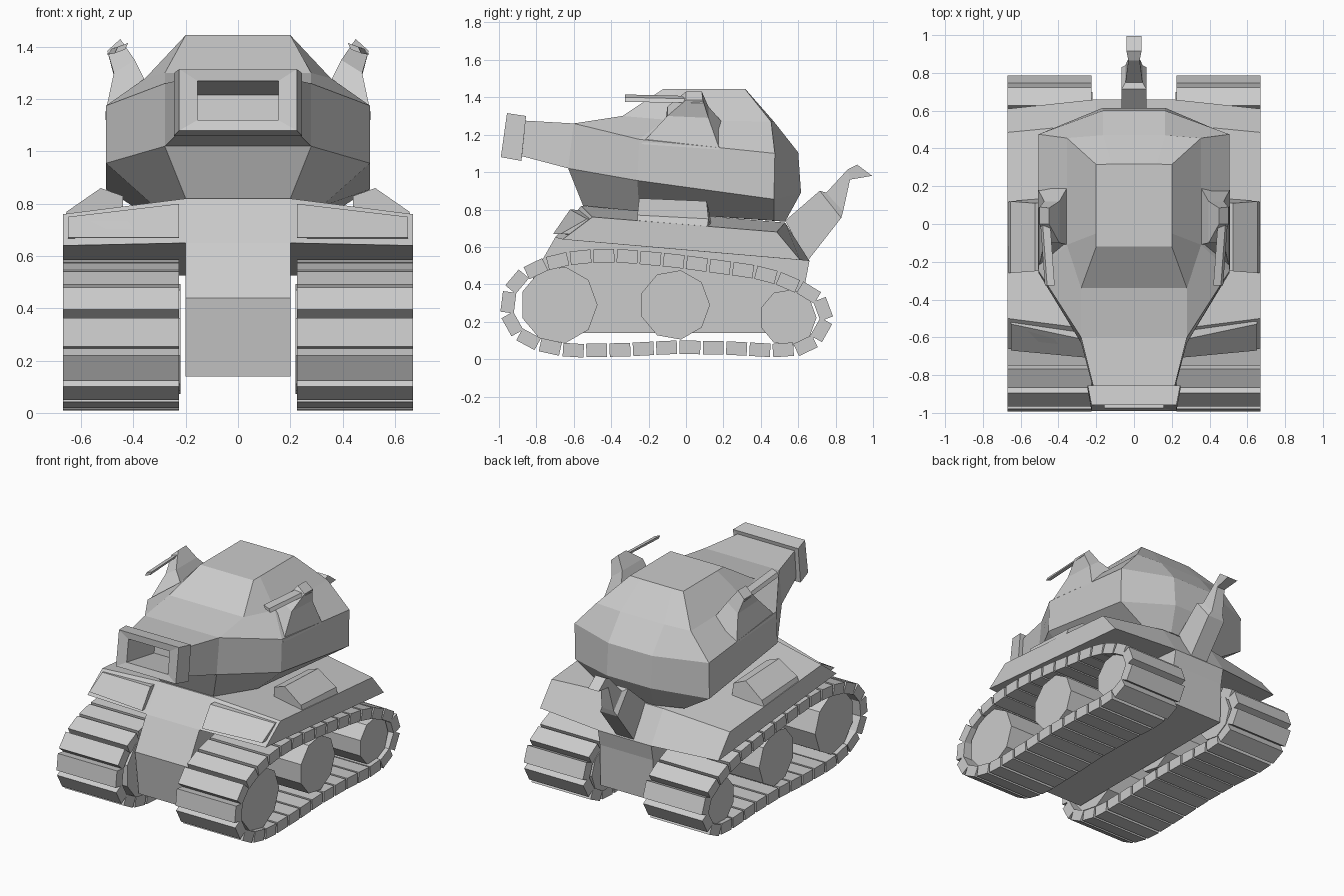
import bpy, bmesh, math
from mathutils import Matrix, Vector


def finish(name, bm):
    bmesh.ops.recalc_face_normals(bm, faces=bm.faces[:])
    me = bpy.data.meshes.new(name)
    bm.to_mesh(me)
    bm.free()
    ob = bpy.data.objects.new(name, me)
    bpy.context.scene.collection.objects.link(ob)
    return ob


def loft(name, rings):
    """Skin a list of equal-length point rings and cap both ends."""
    bm = bmesh.new()
    rs = [[bm.verts.new(p) for p in r] for r in rings]
    n = len(rs[0])
    for a, b in zip(rs, rs[1:]):
        for i in range(n):
            j = (i + 1) % n
            bm.faces.new((a[i], a[j], b[j], b[i]))
    bm.faces.new(rs[0])
    bm.faces.new(rs[-1])
    return finish(name, bm)


def mirrored(ring):
    return ring + [(-x, y, z) for x, y, z in reversed(ring)]


def section(yt, zt, yb, zb, w):
    return [(w, yt, zt), (-w, yt, zt), (-w, yb, zb), (w, yb, zb)]


def mirror_x(ob):
    m = ob.modifiers.new("mirror", 'MIRROR')
    m.use_clip = False
    m.use_mirror_merge = False
    return ob


# Central hull between the tracks
hull = [(-.55, .81), (-.70, .65), (-.82, .44), (-.78, .14), (.63, .14),
        (.64, .42), (.66, .525), (.53, .72)]
loft("lower_hull", [[(x, y, z) for y, z in hull] for x in (-.2, .2)])

# Upper hull with sloping fenders
outer = [(-.66, .64), (-.5, .76), (.485, .68), (.61, .53)]
inner = [(-.70, .65), (-.56, .82), (.53, .73), (.66, .525)]
loft("upper_hull", [[(x, y, z) for y, z in p] for x, p in
                    ((-.67, outer), (-.2, inner), (.2, inner), (.67, outer))])

# Front panels lying on the fender slope
panel = [(.225, -.71, .67), (.65, -.67, .67), (.65, -.53, .75), (.225, -.62, .80)]
mirror_x(loft("front_panel", [panel, [(x, y + .09, z - .005) for x, y, z in panel]]))

# Raised boxes on the fender sides
mirror_x(loft("fender_box", [
    [(.668, -.26, .73), (.655, -.26, .77), (.525, -.25, .86), (.44, -.24, .83), (.44, -.24, .70)],
    [(.668, .115, .71), (.655, .12, .75), (.525, .11, .845), (.44, .12, .81), (.44, .14, .70)]]))

# Turret: stacked rings from bottom to roof
loft("turret", [mirrored(r) for r in (
    [(.2, -.55, .82), (.32, -.25, .79), (.32, .47, .74), (.13, .53, .735)],
    [(.28, -.63, 1.02), (.505, -.26, .955), (.505, .47, .855), (.165, .615, .89)],
    [(.28, -.6, 1.26), (.505, -.25, 1.175), (.505, .475, 1.10), (.165, .60, 1.105)],
    [(.28, -.34, 1.30), (.355, -.11, 1.28), (.355, .455, 1.27), (.165, .47, 1.27)],
    [(.2, -.12, 1.445), (.2, -.05, 1.445), (.2, .315, 1.445), (.12, .317, 1.445)])])

# Square barrel with flared muzzle and hollow bore
loft("barrel", [section(*s) for s in (
    (-.60, 1.26, -.63, 1.02, .28), (-.86, 1.275, -.877, 1.085, .215),
    (-.855, 1.30, -.88, 1.06, .245), (-.957, 1.315, -.99, 1.08, .225),
    (-.955, 1.27, -.975, 1.12, .155), (-.66, 1.215, -.68, 1.07, .155))])

# Horn mounts on the turret shoulders, each with a thin gun
mirror_x(loft("gun_mount", [
    [(.507, -.24, 1.15), (.507, .18, 1.12), (.35, .2, 1.26), (.35, -.11, 1.26)],
    [(.475, -.10, 1.30), (.475, .12, 1.29), (.395, .12, 1.35), (.395, -.10, 1.35)],
    [(.50, .0, 1.385), (.50, .09, 1.385), (.45, .085, 1.43), (.45, .0, 1.43)]]))
mirror_x(loft("side_gun", [
    [(.45 + dx, -.325, 1.39 - dx * .5 + s), (.48 + dx, .09, 1.39 - dx * .5 + s - .01)][::1] +
    [(.48 + dx + .012, .09, 1.36 - dx * .5 + s), (.45 + dx + .012, -.325, 1.365 - dx * .5 + s)]
    for dx, s in ((-.03, .01), (.01, .015))]))

# Exhaust tail at the rear
loft("exhaust_tail", [section(*s) for s in (
    (.53, .74, .65, .525, .065), (.715, .90, .83, .755, .065), (.75, .89, .84, .79, .045),
    (.865, 1.015, .877, .96, .03), (.915, 1.04, .995, .98, .04))])

# Track links spaced evenly along a closed path
path = [Vector(p) for p in (
    (-.957, .305), (-.915, .415), (-.82, .48), (-.715, .52), (-.585, .545), (-.445, .553),
    (-.31, .55), (-.05, .525), (.35, .47), (.475, .44), (.595, .39), (.70, .335),
    (.757, .235), (.72, .135), (.64, .062), (.49, .045), (.21, .06), (-.06, .064),
    (-.325, .05), (-.6, .045), (-.74, .065), (-.865, .11), (-.945, .195))]
segs = list(zip(path, path[1:] + path[:1]))
total = sum((b - a).length for a, b in segs)
LINKS = 31


def along(d):
    d %= total
    for a, b in segs:
        l = (b - a).length
        if d <= l:
            return a.lerp(b, d / l)
        d -= l
    return path[0].copy()


bm = bmesh.new()
pitch = total / LINKS
for i in range(LINKS):
    p, q = along((i - .5) * pitch), along((i + .5) * pitch)
    mid, t = (along(i * pitch) * 2 + p + q) / 4, q - p
    mat = (Matrix.Translation((.4475, mid.x, mid.y))
           @ Matrix.Rotation(math.atan2(t.y, t.x), 4, 'X')
           @ Matrix.Diagonal((.445, pitch - .014, .072, 1)))
    bmesh.ops.create_cube(bm, size=1, matrix=mat)
mirror_x(finish("track", bm))

# Nine-sided road wheels
for name, y, z, r in (("front_wheel", -.68, .29, .207), ("middle_wheel", -.06, .29, .188),
                      ("rear_wheel", .545, .222, .153)):
    bm = bmesh.new()
    bmesh.ops.create_cone(bm, cap_ends=True, segments=9, radius1=r, radius2=r, depth=.42,
                          matrix=Matrix.Translation((.43, y, z)) @ Matrix.Rotation(math.pi / 2, 4, 'Y'))
    mirror_x(finish(name, bm))
